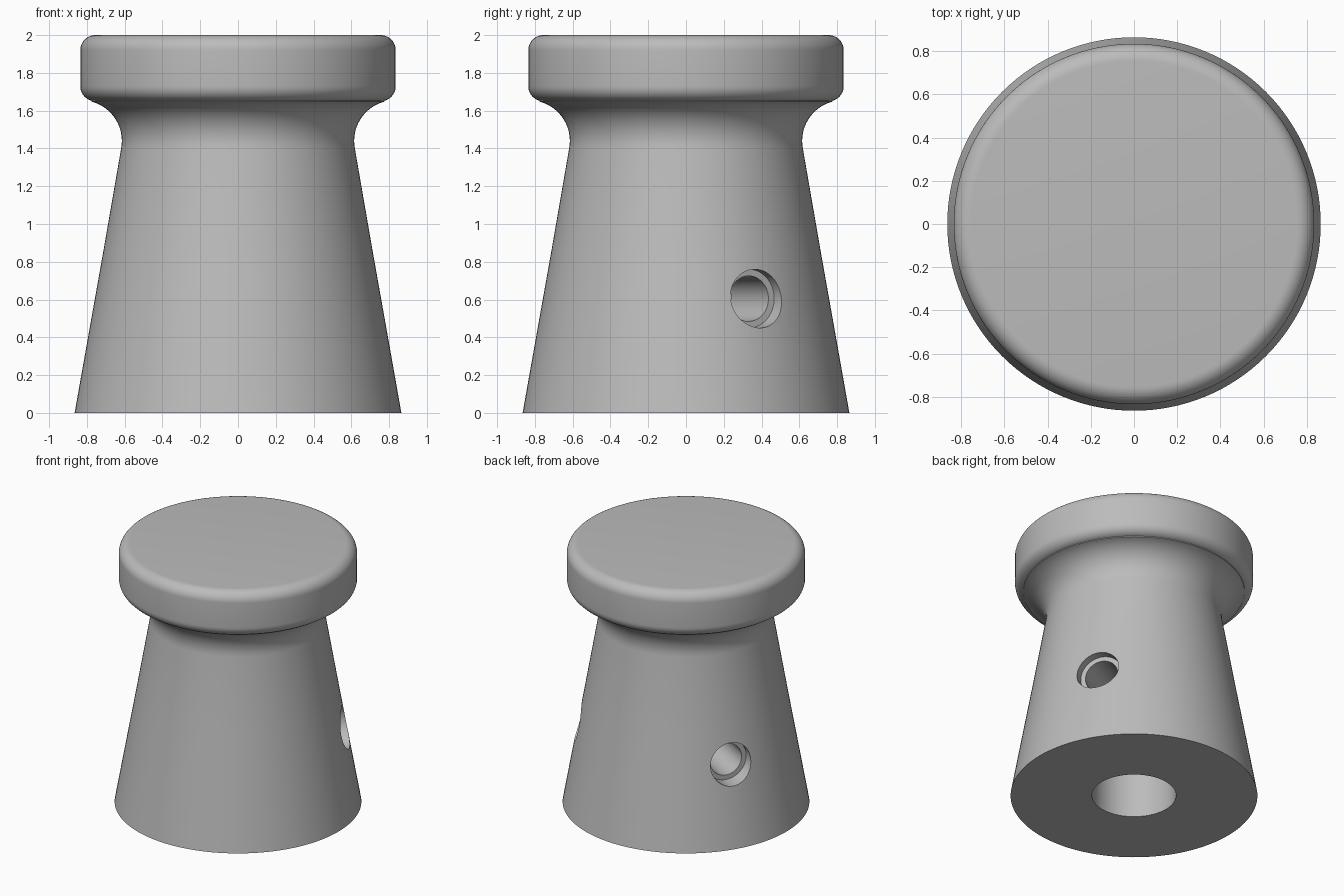
import bpy, bmesh, math
from mathutils import Matrix, Vector

if "Cube" in bpy.data.objects:
    bpy.data.objects.remove(bpy.data.objects["Cube"])

SEGMENTS = 128
HOLE_Z = 0.605


def arc(cx, cz, r, a0, a1, n):
    """Points on an arc in the profile plane, angles in degrees."""
    angles = [math.radians(a0 + (a1 - a0) * i / n) for i in range(n + 1)]
    return [(cx + r * math.cos(a), cz + r * math.sin(a)) for a in angles]


def lathe(name, profile):
    """Revolve an (x, z) profile around the z axis."""
    bm = bmesh.new()
    verts = [bm.verts.new((x, 0, z)) for x, z in profile]
    edges = [bm.edges.new(pair) for pair in zip(verts, verts[1:])]
    bmesh.ops.spin(bm, geom=verts + edges, cent=(0, 0, 0), axis=(0, 0, 1),
                   angle=math.tau, steps=SEGMENTS, use_duplicate=False)
    bmesh.ops.remove_doubles(bm, verts=bm.verts, dist=1e-5)
    bmesh.ops.recalc_face_normals(bm, faces=bm.faces)
    mesh = bpy.data.meshes.new(name)
    bm.to_mesh(mesh)
    bm.free()
    obj = bpy.data.objects.new(name, mesh)
    bpy.context.collection.objects.link(obj)
    return obj


# Knob body: blind shaft bore, tapered skirt, concave neck, rounded cap
profile = [(0, 1.4), (0.295, 1.4), (0.295, 0), (0.865, 0), (0.803, 0.35), (0.714, 0.85)]
profile += arc(0.83, 1.44, 0.215, 190, 105, 16)
profile += arc(0.755, 1.73, 0.08, -75, 0, 10)
profile += arc(0.755, 1.92, 0.08, 0, 90, 10)
profile += [(0, 2)]
knob = lathe("knob", profile)

grey = bpy.data.materials.new("grey")
grey.diffuse_color = (0.5, 0.5, 0.5, 1)
grey.use_nodes = True
grey.node_tree.nodes["Principled BSDF"].inputs["Base Color"].default_value = grey.diffuse_color
knob.data.materials.append(grey)

# Two stepped set-screw holes, cut radially from the skirt into the bore
stepped = [(0, 0.1), (0.12, 0.1), (0.12, 0.665), (0.155, 0.665), (0.155, 1.1), (0, 1.1)]
for angle in (30, 150):
    cutter = lathe("screw_hole_cutter", stepped)
    a = math.radians(angle)
    direction = Vector((math.cos(a), math.sin(a), 0))
    cutter.data.transform(Matrix.Translation((0, 0, HOLE_Z))
                          @ direction.to_track_quat('Z', 'Y').to_matrix().to_4x4())
    cutter.data.materials.append(grey)
    cutter.hide_render = True
    cut = knob.modifiers.new("screw_hole", 'BOOLEAN')
    cut.operation = 'DIFFERENCE'
    cut.solver = 'EXACT'
    cut.object = cutter
    bpy.context.view_layer.objects.active = knob
    bpy.ops.object.modifier_apply(modifier=cut.name)
    bpy.data.objects.remove(cutter)

# Smooth shading with crisp rims
bpy.ops.object.select_all(action='DESELECT')
knob.select_set(True)
bpy.context.view_layer.objects.active = knob
bpy.ops.object.shade_smooth_by_angle(angle=math.radians(30))
